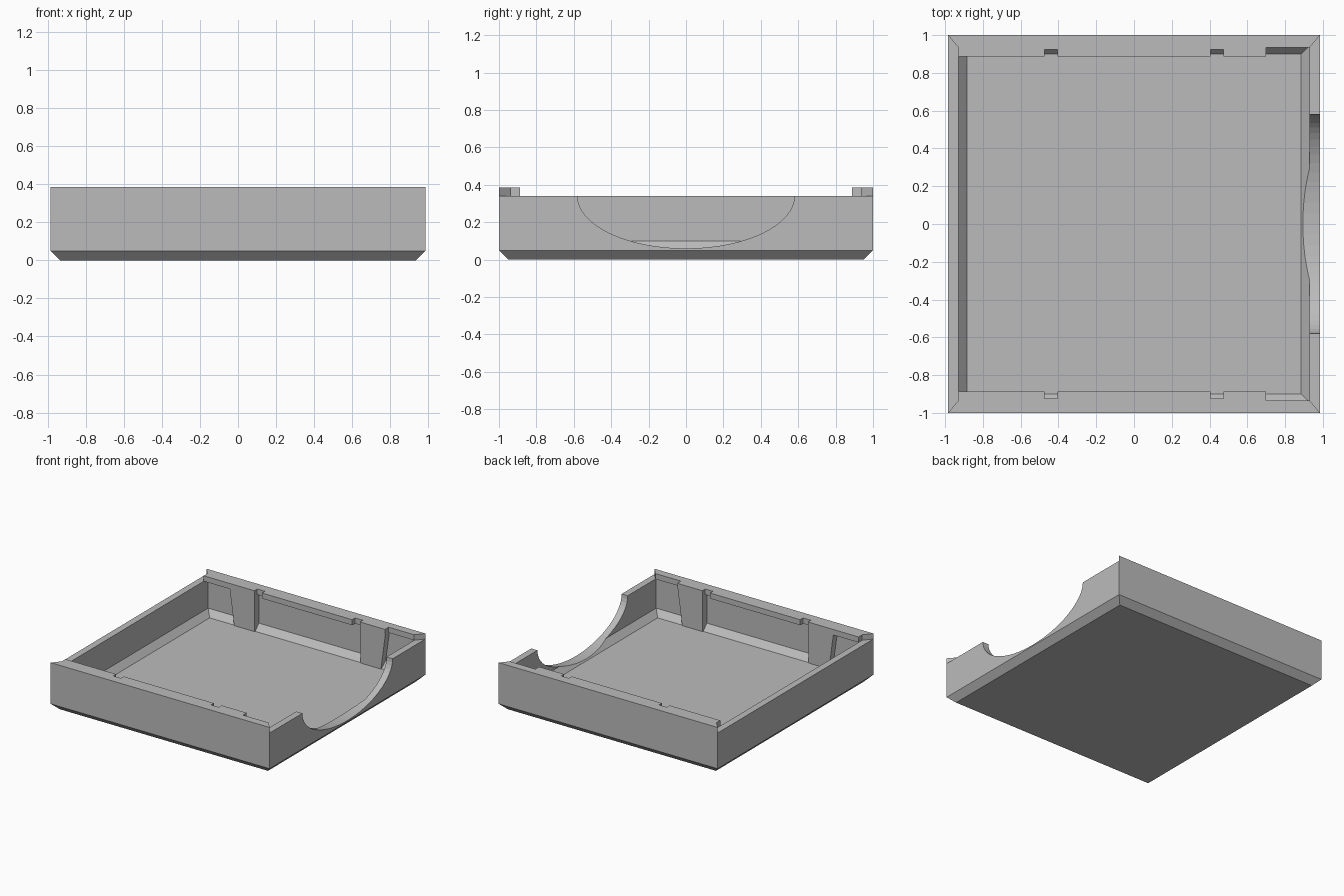
import bpy, bmesh, math

cube = bpy.data.objects.get("Cube")
if cube:
    bpy.data.objects.remove(cube, do_unlink=True)

grey = bpy.data.materials.new("plain grey")
grey.use_nodes = True
GREY = (0.5, 0.5, 0.5, 1)
grey.diffuse_color = GREY
grey.node_tree.nodes["Principled BSDF"].inputs["Base Color"].default_value = GREY

HX, HY = 0.985, 1.0          # outer half sizes
WALL, CHAMFER = 0.055, 0.05
RIM, TOP = 0.34, 0.385       # side wall height, lip height
IX, IY = HX - WALL, HY - WALL
LIP_Y = 0.888                # inner edge of the lips


def finish(name, bm):
    bmesh.ops.recalc_face_normals(bm, faces=bm.faces)
    mesh = bpy.data.meshes.new(name)
    bm.to_mesh(mesh)
    bm.free()
    mesh.materials.append(grey)
    obj = bpy.data.objects.new(name, mesh)
    bpy.context.collection.objects.link(obj)
    return obj


def loft(name, rings):
    """Join matching rings of points and cap both ends."""
    bm = bmesh.new()
    loops = [[bm.verts.new(p) for p in ring] for ring in rings]
    n = len(loops[0])
    for a, b in zip(loops, loops[1:]):
        for i in range(n):
            j = (i + 1) % n
            bm.faces.new((a[i], a[j], b[j], b[i]))
    bm.faces.new(loops[0])
    bm.faces.new(loops[-1])
    return finish(name, bm)


def rect(x, y, z):
    return [(-x, -y, z), (x, -y, z), (x, y, z), (-x, y, z)]


# Open tray with chamfers outside and inside the base
tray = loft("tray", [
    rect(HX - CHAMFER, HY - CHAMFER, 0), rect(HX, HY, CHAMFER), rect(HX, HY, RIM),
    rect(IX, IY, RIM), rect(IX, IY, 0.1), rect(IX - 0.045, IY - 0.045, 0.05)])

# Rounded scoop through the right-hand wall
SEGMENTS = 64
angles = [math.tau * i / SEGMENTS for i in range(SEGMENTS)]
cutter = loft("scoop_cutter", [
    [(x, 0.58 * math.cos(a), RIM + 0.28 * math.sin(a)) for a in angles]
    for x in (0.8, 1.2)])
cutter.hide_render = True
scoop = tray.modifiers.new("scoop", "BOOLEAN")
scoop.operation = "DIFFERENCE"
scoop.solver = "EXACT"
scoop.object = cutter
bpy.context.view_layer.objects.active = tray
bpy.ops.object.modifier_apply(modifier=scoop.name)
bpy.data.objects.remove(cutter, do_unlink=True)

# Lip outline: mitred ends, two small notches and one long recess
NOTCH, RECESS = 0.925, 0.935
outline = [(-HX, HY), (-IX, RECESS), (-IX, LIP_Y)]
for left, right in ((-0.475, -0.405), (0.405, 0.475)):
    outline += [(left, LIP_Y), (left, NOTCH), (right, NOTCH), (right, LIP_Y)]
outline += [(0.7, LIP_Y), (0.7, RECESS), (IX, RECESS), (HX, HY)]

for side, place in ((-1, "front"), (1, "back")):
    loft(place + "_lip", [[(x, side * y, z) for x, y in outline] for z in (RIM, TOP)])
    # Tapered pads on the inner wall under the lip
    for end, hand in ((-1, "right"), (1, "left")):
        shape = [(0.475, 0.05), (0.66, 0.05), (0.7, RIM), (0.475, RIM)]
        loft(f"{place}_{hand}_pad", [
            [(end * x, side * y, z) for x, z in shape] for y in (LIP_Y + 0.005, IY)])
